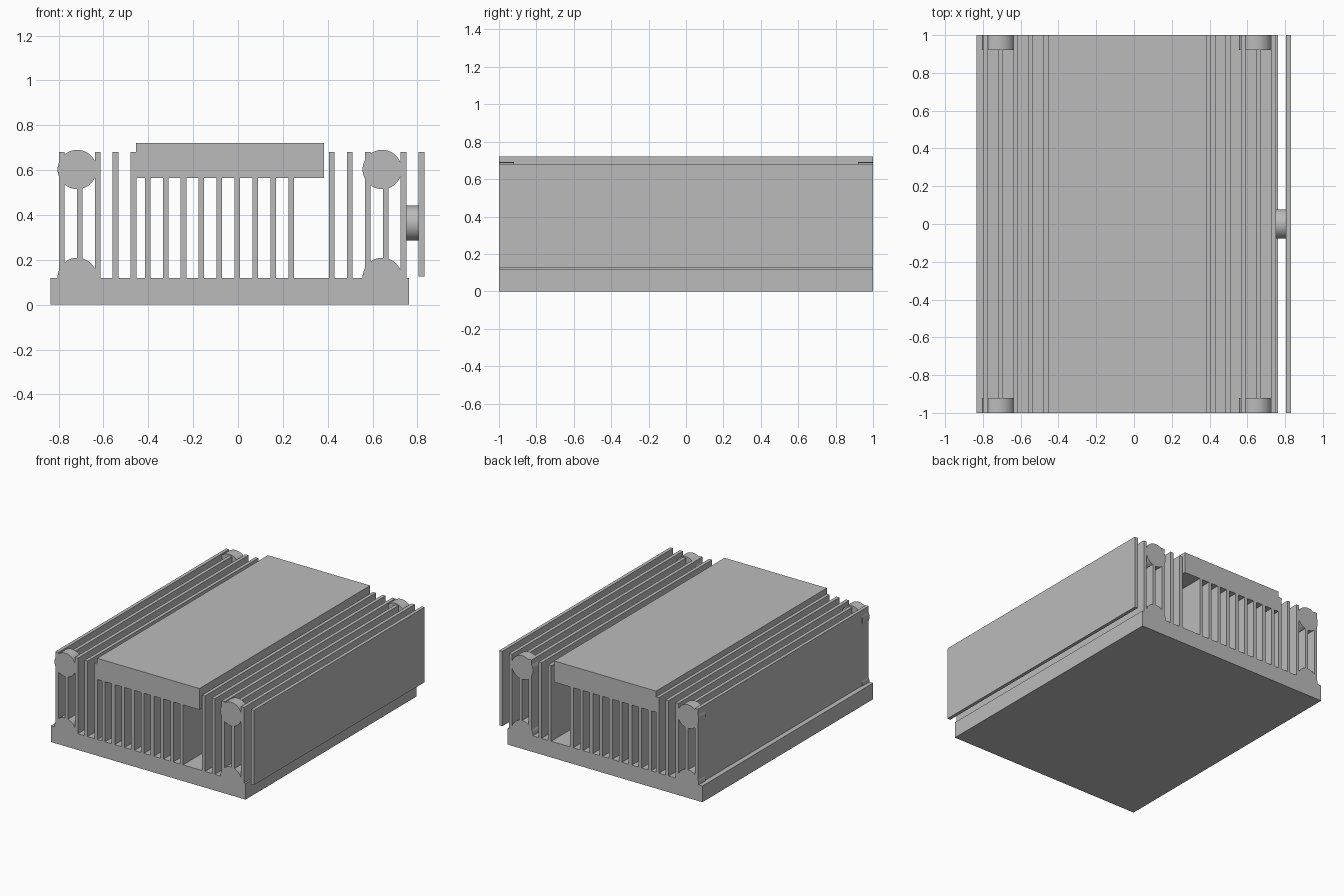
import bpy
import math

default = bpy.data.objects.get("Cube")
if default:
    bpy.data.objects.remove(default, do_unlink=True)

metal = bpy.data.materials.new("aluminium_grey")
metal.use_nodes = True
GREY = (0.5, 0.5, 0.5, 1)
metal.diffuse_color = GREY
metal.node_tree.nodes["Principled BSDF"].inputs["Base Color"].default_value = GREY

BASE_TOP = 0.12
FIN_TOP = 0.68
FIN_WIDTH = 0.025


def box(name, x0, x1, z0, z1, y0=-1, y1=1):
    """Box between the given limits, full length by default."""
    bpy.ops.mesh.primitive_cube_add(
        size=1, location=((x0 + x1) / 2, (y0 + y1) / 2, (z0 + z1) / 2))
    ob = bpy.context.object
    ob.name = name
    ob.scale = (x1 - x0, y1 - y0, z1 - z0)
    bpy.ops.object.transform_apply(location=False, rotation=False, scale=True)
    ob.data.materials.append(metal)
    return ob


def rod(name, radius, depth, location, rotation):
    """Smooth round rod."""
    bpy.ops.mesh.primitive_cylinder_add(
        vertices=48, radius=radius, depth=depth,
        location=location, rotation=rotation)
    ob = bpy.context.object
    ob.name = name
    ob.data.materials.append(metal)
    bpy.ops.object.shade_smooth_by_angle(angle=math.radians(30))
    return ob


def fin(name, x, top, bottom=BASE_TOP - 0.01):
    return box(name, x - FIN_WIDTH / 2, x + FIN_WIDTH / 2, bottom, top)


# Base plate and raised mounting block
box("base_plate", -0.835, 0.763, 0, BASE_TOP)
box("top_block", -0.455, 0.384, 0.565, 0.722)

# Tall outer fins
for i in range(5):
    fin(f"left_bank_fin_{i + 1}", -0.786 + 0.08 * i, FIN_TOP)
    fin(f"right_bank_fin_{i + 1}", 0.418 + 0.08 * i, FIN_TOP)

# Short fins carrying the block
for i in range(9):
    fin(f"centre_fin_{i + 1}", -0.403 + 0.08 * i, 0.57)

# Separate side plate on a round stud
fin("side_plate", 0.818, FIN_TOP, 0.125)
rod("side_stud", 0.078, 0.07, (0.776, 0, 0.364), (0, math.pi / 2, 0))

# Round bosses at the four corners, upper discs and lower domes
BOSS_RADIUS = 0.0875
BOSS_DEPTH = 0.08
for side, x in (("right", -0.717), ("left", 0.643)):
    for end, sign in (("front", -1), ("back", 1)):
        for level, z in (("upper", 0.603), ("lower", 0.122)):
            rod(f"{end}_{side}_{level}_boss", BOSS_RADIUS, BOSS_DEPTH,
                (x, sign * (1 - BOSS_DEPTH / 2), z), (math.pi / 2, 0, 0))
